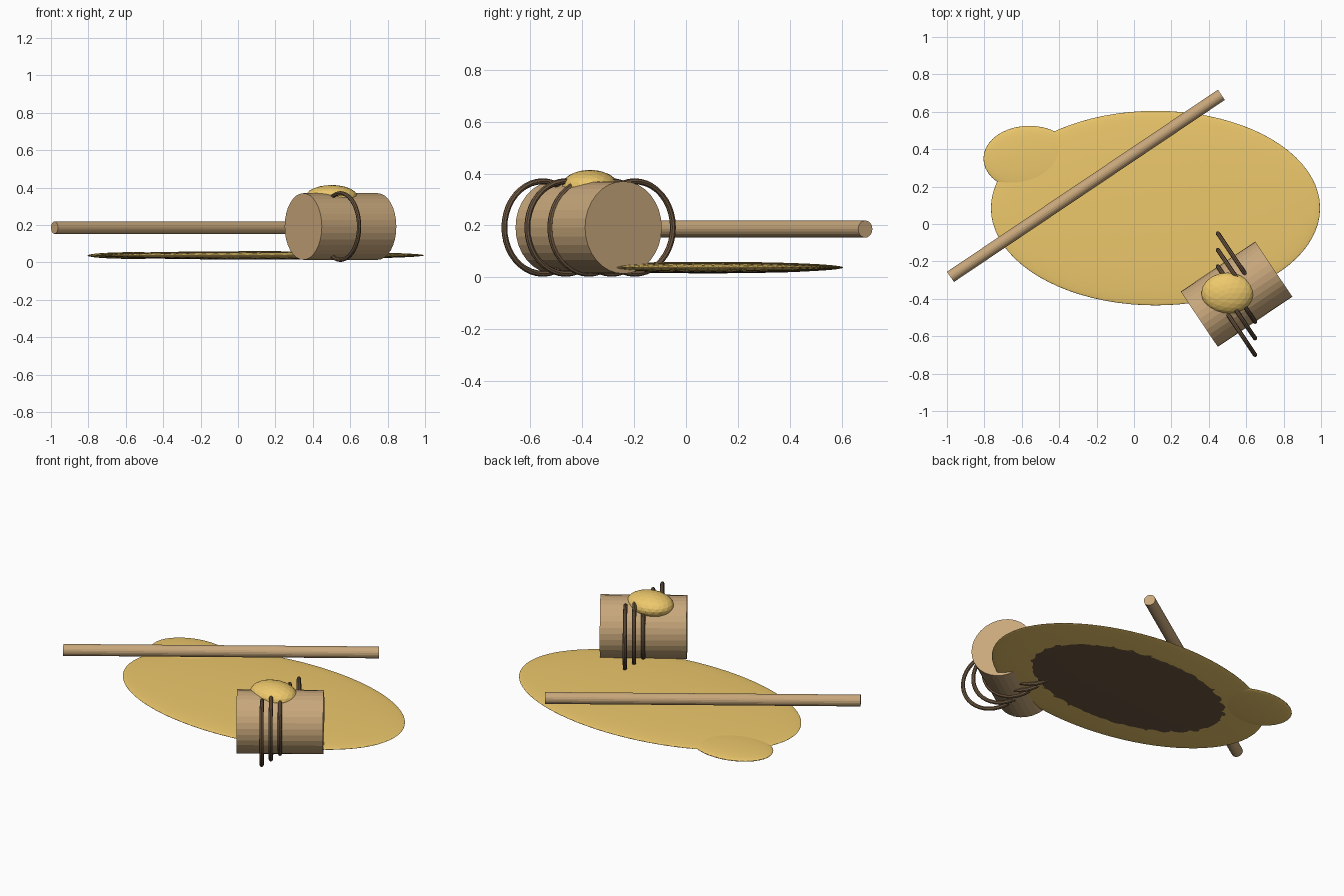
import bpy
from math import radians, pi

if "Cube" in bpy.data.objects:
    bpy.data.objects.remove(bpy.data.objects["Cube"])

ANGLE = radians(33.9)      # heading of the dipper in plan
HEAD = (0.548, -0.375, 0.192)


def material(name, rgb):
    m = bpy.data.materials.new(name)
    m.diffuse_color = (*rgb, 1)
    m.use_nodes = True
    m.node_tree.nodes["Principled BSDF"].inputs["Base Color"].default_value = m.diffuse_color
    return m


wood = material("wood", (0.58, 0.39, 0.20))
dark_wood = material("dark_wood", (0.16, 0.10, 0.055))
honey = material("honey", (0.85, 0.58, 0.15))


def finish(name, mat):
    ob = bpy.context.object
    ob.name = name
    ob.data.materials.append(mat)
    return ob


def rod(name, centre, radius, length, sides):
    bpy.ops.mesh.primitive_cylinder_add(vertices=sides, radius=radius, depth=length,
                                        location=centre, rotation=(0, pi / 2, ANGLE))
    return finish(name, wood)


def drop(name, centre, size, detail, mat=honey):
    bpy.ops.mesh.primitive_ico_sphere_add(subdivisions=detail, radius=1, location=centre)
    bpy.context.object.scale = size
    return finish(name, mat)


# wooden dipper: handle and head
rod("handle", (-0.257, 0.204, 0.186), 0.033, 1.745, 20)
rod("dipper_head", HEAD, 0.178, 0.48, 32)

# grooves of the head, spread along y
for i in range(-2, 3):
    bpy.ops.mesh.primitive_torus_add(major_segments=40, minor_segments=8,
                                     major_radius=0.178, minor_radius=0.0115,
                                     location=(HEAD[0], HEAD[1] + i * 0.0885, HEAD[2]),
                                     rotation=(0, pi / 2, ANGLE))
    finish(f"groove_ring_{i + 3}", dark_wood)

# honey puddle with a side lobe and a dark underside
drop("honey_puddle", (0.115, 0.085, 0.038), (0.88, 0.52, 0.022), 5)
drop("puddle_lobe", (-0.56, 0.35, 0.037), (0.245, 0.175, 0.018), 4)
drop("puddle_underside", (0.115, 0.085, 0.034), (0.80, 0.47, 0.0185), 4, dark_wood)

# honey blob on the head
drop("honey_blob", (0.50, -0.37, 0.35), (0.14, 0.11, 0.064), 3)
